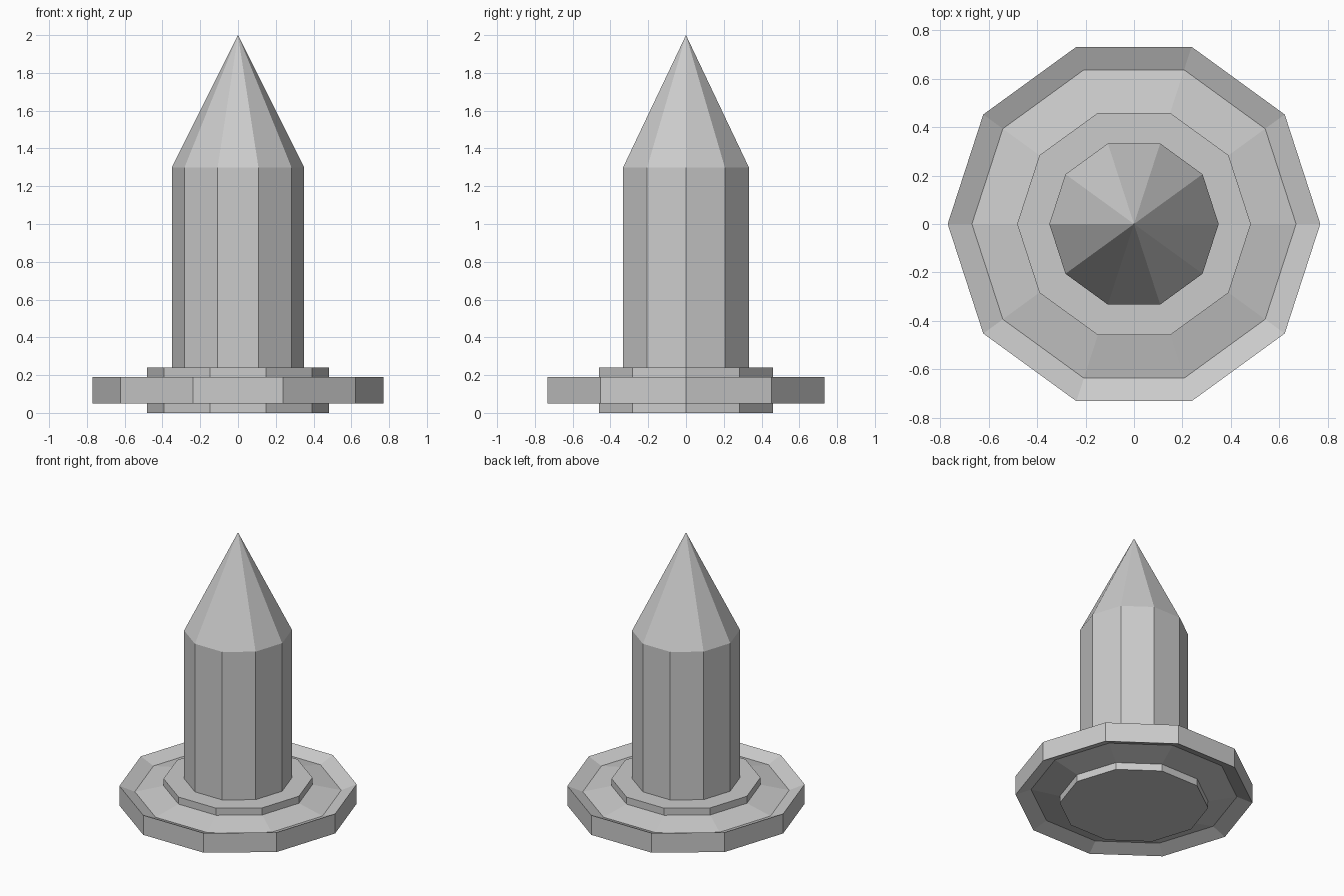
import bpy, bmesh
from math import cos, sin, tau

if "Cube" in bpy.data.objects:
    bpy.data.objects.remove(bpy.data.objects["Cube"])

SIDES = 10


def lathe(name, profile, closed=False):
    """Revolve (radius, z) points into a ten-sided solid; radius 0 is a pole."""
    bm = bmesh.new()
    rings = []
    for r, z in profile:
        if r == 0:
            rings.append([bm.verts.new((0, 0, z))] * SIDES)
        else:
            rings.append([bm.verts.new((r * cos(tau * i / SIDES), r * sin(tau * i / SIDES), z))
                          for i in range(SIDES)])
    pairs = list(zip(rings, rings[1:]))
    if closed:
        pairs.append((rings[-1], rings[0]))
    for a, b in pairs:
        for i in range(SIDES):
            j = (i + 1) % SIDES
            bm.faces.new(list(dict.fromkeys((a[i], a[j], b[j], b[i]))))
    # Cap open ends
    if not closed:
        for ring in (rings[0], rings[-1]):
            if ring[0] is not ring[1]:
                bm.faces.new(ring)
    bmesh.ops.recalc_face_normals(bm, faces=bm.faces)
    mesh = bpy.data.meshes.new(name)
    bm.to_mesh(mesh)
    bm.free()
    obj = bpy.data.objects.new(name, mesh)
    bpy.context.collection.objects.link(obj)
    return obj


# Pointed body
lathe("body", [(0.35, 0.24), (0.35, 1.30), (0, 2.0)])

# Base disc under the body
lathe("base_disc", [(0.483, 0), (0.483, 0.24)])

# Brim with a shallow groove above and below
lathe("brim", [(0.48, 0.05), (0.67, 0.092), (0.77, 0.05),
               (0.77, 0.19), (0.67, 0.148), (0.48, 0.19)], closed=True)
